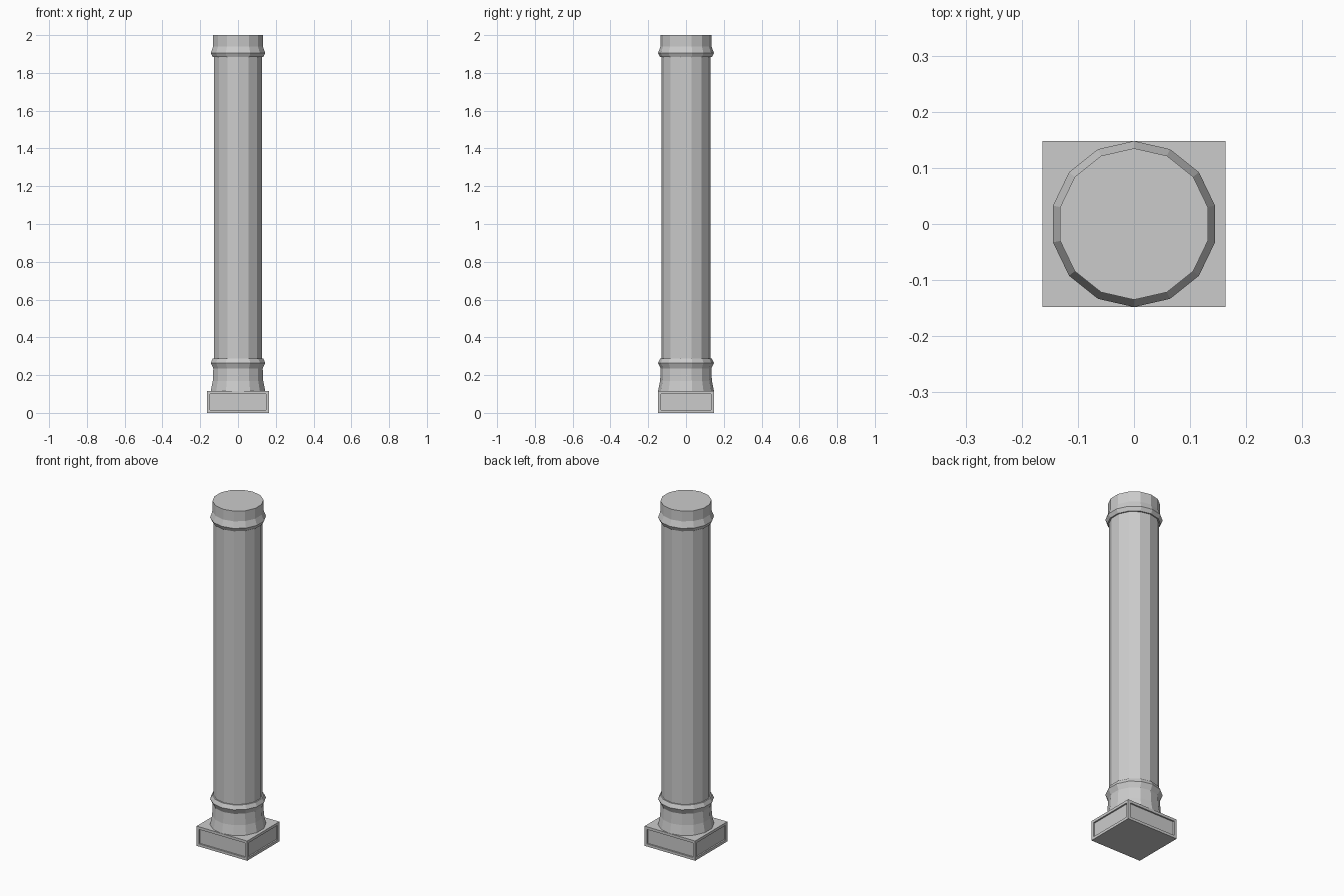
import bpy, bmesh
from math import sin, cos, pi
from mathutils import Vector

cube = bpy.data.objects.get("Cube")
if cube:
    bpy.data.objects.remove(cube, do_unlink=True)

stone = bpy.data.materials.new("grey_stone")
stone.use_nodes = True
colour = (0.6, 0.6, 0.6, 1)
stone.diffuse_color = colour
stone.node_tree.nodes["Principled BSDF"].inputs["Base Color"].default_value = colour

SIDES = 14


def finish(bm, name):
    bmesh.ops.recalc_face_normals(bm, faces=bm.faces)
    mesh = bpy.data.meshes.new(name)
    bm.to_mesh(mesh)
    bm.free()
    mesh.materials.append(stone)
    obj = bpy.data.objects.new(name, mesh)
    bpy.context.collection.objects.link(obj)
    return obj


def turned(name, profile):
    """Faceted solid from (radius, height) pairs, capped at both ends."""
    bm = bmesh.new()
    rings = []
    for r, z in profile:
        angles = [pi / 2 + 2 * pi * i / SIDES for i in range(SIDES)]
        rings.append([bm.verts.new((r * cos(a), r * sin(a), z)) for a in angles])
    for low, high in zip(rings, rings[1:]):
        for i in range(SIDES):
            j = (i + 1) % SIDES
            bm.faces.new((low[i], low[j], high[j], high[i]))
    bm.faces.new(rings[0])
    bm.faces.new(rings[-1])
    return finish(bm, name)


# Plinth block with a sunken panel on each upright side
bm = bmesh.new()
bmesh.ops.create_cube(bm, size=1)
for v in bm.verts:
    v.co = Vector((v.co.x * 0.326, v.co.y * 0.296, (v.co.z + 0.5) * 0.115))
bm.normal_update()
sides = [f for f in bm.faces if abs(f.normal.z) < 0.5]
bmesh.ops.inset_individual(bm, faces=sides, thickness=0.022)
bmesh.ops.inset_individual(bm, faces=sides, thickness=0.0005, depth=-0.008)
finish(bm, "plinth")

# Flared foot with its ring moulding
turned("column_foot", [(0.148, 0.115), (0.137, 0.17), (0.134, 0.235),
                       (0.148, 0.265), (0.137, 0.288)])

# Plain shaft
turned("shaft", [(0.130, 0.28), (0.130, 1.89)])

# Ring moulding and neck at the top
turned("column_top", [(0.137, 1.883), (0.148, 1.905), (0.135, 1.94), (0.135, 2.0)])
